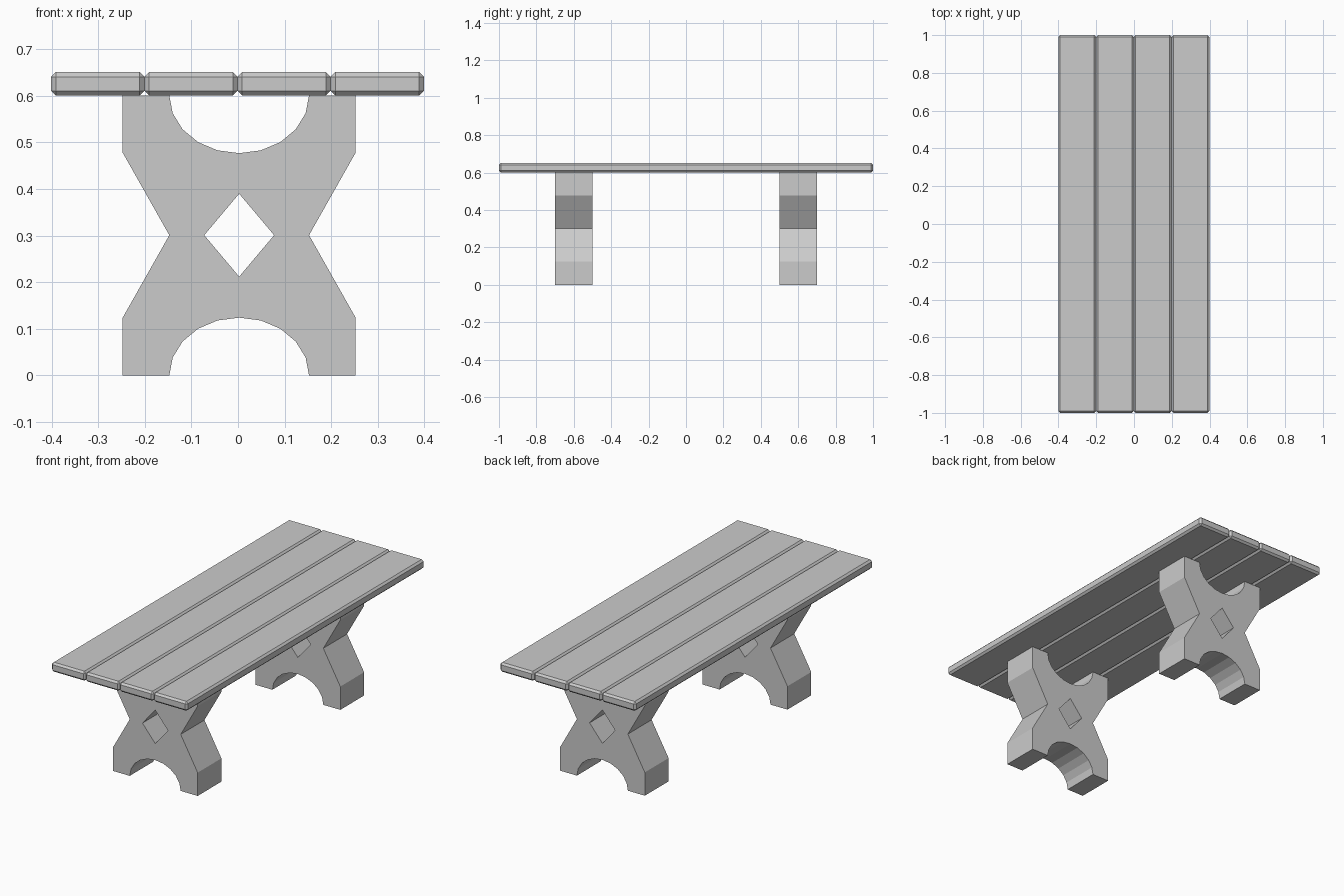
import bpy, bmesh, math

if "Cube" in bpy.data.objects:
    bpy.data.objects.remove(bpy.data.objects["Cube"])

LEG_X = 0.0025          # legs and top are offset very slightly from each other
TOP_X = -0.001
LEG_H = 0.601
ARC_A, ARC_B, ARC_N = 0.15, 0.124, 10


def arch(base_z, sign, start, end):
    """Faceted half-ellipse opening in the leg."""
    pts = []
    for i in range(ARC_N + 1):
        t = start + (end - start) * i / ARC_N
        pts.append((ARC_A * math.cos(t), base_z + sign * ARC_B * math.sin(t)))
    return pts


def make_leg(name, y):
    # X-shaped outline with arches at the bottom and top
    outline = [(0.25, 0), (0.25, 0.124), (0.15, 0.301), (0.25, 0.478), (0.25, LEG_H)]
    outline += arch(LEG_H, -1, 0, math.pi)
    outline += [(-0.25, LEG_H), (-0.25, 0.478), (-0.15, 0.301), (-0.25, 0.124), (-0.25, 0)]
    outline += arch(0, 1, math.pi, 0)
    # diamond opening
    diamond = [(0.075, 0.301), (0, 0.39), (-0.075, 0.301), (0, 0.212)]

    curve = bpy.data.curves.new(name, 'CURVE')
    curve.dimensions = '2D'
    curve.fill_mode = 'BOTH'
    curve.extrude = 0.1
    for pts in (outline, diamond):
        spline = curve.splines.new('POLY')
        spline.points.add(len(pts) - 1)
        for p, (x, z) in zip(spline.points, pts):
            p.co = (x, z, 0, 1)
        spline.use_cyclic_u = True
    leg = bpy.data.objects.new(name, curve)
    bpy.context.collection.objects.link(leg)
    leg.location = (LEG_X, y, 0)
    leg.rotation_euler = (math.pi / 2, 0, 0)
    bpy.ops.object.select_all(action='DESELECT')
    leg.select_set(True)
    bpy.context.view_layer.objects.active = leg
    bpy.ops.object.convert(target='MESH')
    for poly in bpy.context.object.data.polygons:
        poly.use_smooth = False


def make_plank(name, x):
    # chamfered board
    bpy.ops.mesh.primitive_cube_add(size=1, location=(x, 0, 0.626))
    plank = bpy.context.object
    plank.name = name
    plank.scale = (0.2, 2.0, 0.05)
    bpy.ops.object.transform_apply(location=False, rotation=False, scale=True)
    bevel = plank.modifiers.new("chamfer", 'BEVEL')
    bevel.width = 0.01
    bevel.segments = 1


# tabletop planks
for i in range(4):
    make_plank(f"tabletop_plank_{i + 1}", TOP_X + (i - 1.5) * 0.2)

# trestle legs
make_leg("front_leg", -0.6)
make_leg("back_leg", 0.6)
